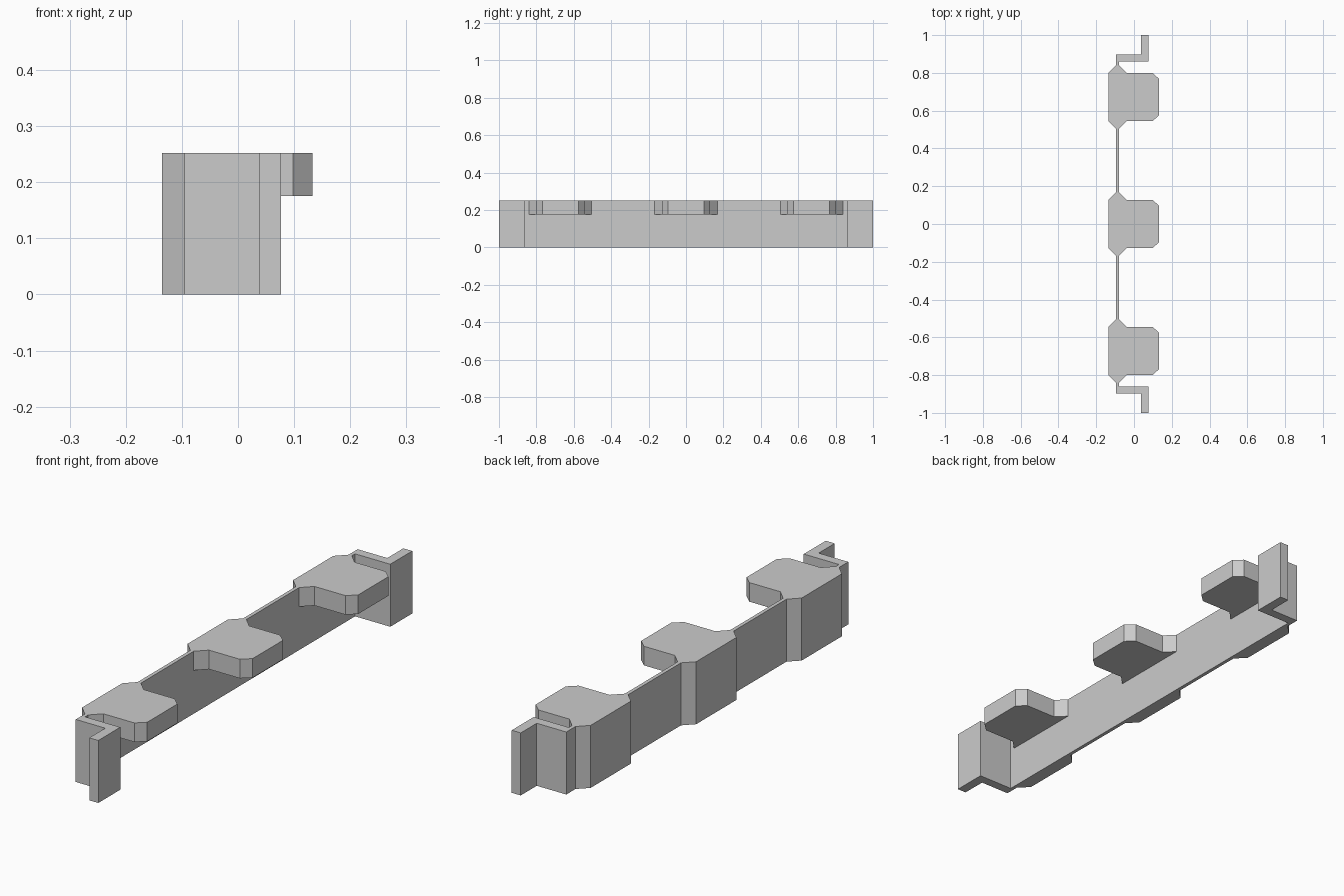
import bpy
import bmesh

HEIGHT = 0.252
TAB_BOTTOM = 0.175
WALL_BACK, WALL_FRONT = -0.095, -0.08
RIB_BACK = -0.135
CENTERS = (-0.672, 0.0, 0.672)
WIDE, NARROW, CORNER = 0.168, 0.128, 0.096   # half widths along y

cube = bpy.data.objects.get("Cube")
if cube:
    bpy.data.objects.remove(cube, do_unlink=True)

grey = bpy.data.materials.new("plain grey")
grey.use_nodes = True
COLOR = (0.6, 0.6, 0.6, 1)
grey.diffuse_color = COLOR
grey.node_tree.nodes["Principled BSDF"].inputs["Base Color"].default_value = COLOR


def prism(name, outline, bottom, top):
    """Extrude a flat outline between two heights."""
    bm = bmesh.new()
    face = bm.faces.new([bm.verts.new((x, y, bottom)) for x, y in outline])
    ext = bmesh.ops.extrude_face_region(bm, geom=[face])
    moved = [v for v in ext["geom"] if isinstance(v, bmesh.types.BMVert)]
    bmesh.ops.translate(bm, verts=moved, vec=(0, 0, top - bottom))
    bmesh.ops.recalc_face_normals(bm, faces=bm.faces[:])
    mesh = bpy.data.meshes.new(name)
    bm.to_mesh(mesh)
    bm.free()
    mesh.materials.append(grey)
    obj = bpy.data.objects.new(name, mesh)
    bpy.context.collection.objects.link(obj)
    return obj


# Wall with three bevelled ribs behind and a stepped bracket at each end
bracket = [(WALL_FRONT, 0.86), (0.077, 0.86), (0.077, 1.0),
           (0.037, 1.0), (0.037, 0.898), (WALL_BACK, 0.898)]
ribs = []
for cy in CENTERS:
    ribs += [(WALL_BACK, cy - WIDE), (RIB_BACK, cy - NARROW),
             (RIB_BACK, cy + NARROW), (WALL_BACK, cy + WIDE)]
lower_bracket = [(x, -y) for x, y in reversed(bracket)]
prism("ribbed_wall", bracket + ribs[::-1] + lower_bracket, 0, HEIGHT)

# Chamfered tabs along the top edge
half = [(WALL_FRONT, WIDE), (-0.04, NARROW), (0.098, NARROW), (0.133, CORNER)]
tab = half + [(x, -y) for x, y in reversed(half)]
for label, cy in zip(("front", "middle", "back"), CENTERS):
    prism(label + "_tab", [(x, cy + y) for x, y in tab], TAB_BOTTOM, HEIGHT)
